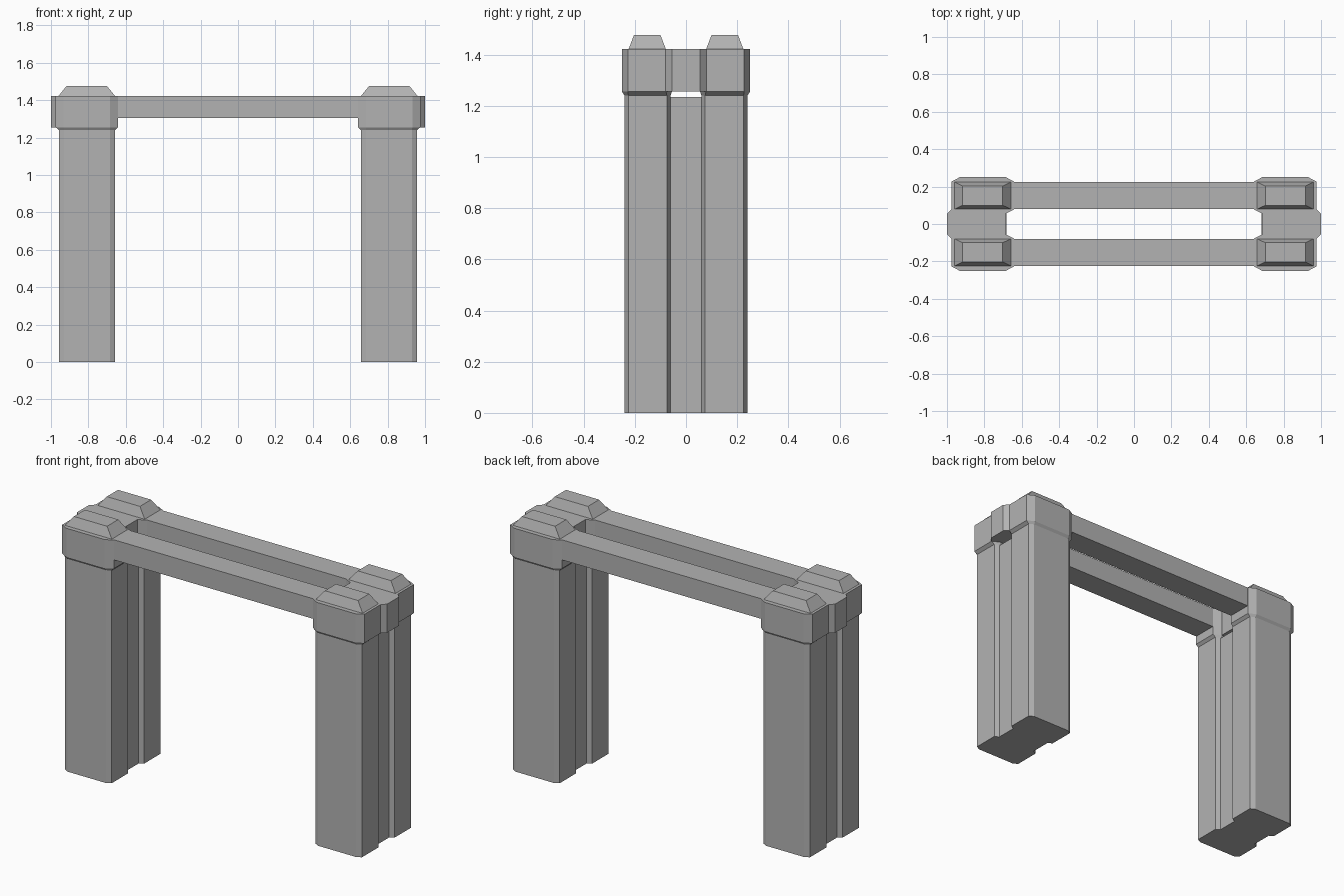
import bpy, bmesh

if "Cube" in bpy.data.objects:
    bpy.data.objects.remove(bpy.data.objects["Cube"])

# Dark grey stone
stone = bpy.data.materials.new("dark_stone")
stone.diffuse_color = (0.45, 0.45, 0.45, 1)
stone.use_nodes = True
stone.node_tree.nodes["Principled BSDF"].inputs["Base Color"].default_value = stone.diffuse_color


def octagon(x0, x1, y0, y1, cx, cy):
    """Rectangle plan with clipped corners (plain rectangle if cx is 0)."""
    if cx == 0:
        return [(x0, y0), (x1, y0), (x1, y1), (x0, y1)]
    return [(x0 + cx, y0), (x1 - cx, y0), (x1, y0 + cy), (x1, y1 - cy),
            (x1 - cx, y1), (x0 + cx, y1), (x0, y1 - cy), (x0, y0 + cy)]


def loft(name, levels, sx=1, sy=1):
    """Stack of (z, plan) levels joined into a closed solid, optionally mirrored."""
    bm = bmesh.new()
    rings = [[bm.verts.new((x * sx, y * sy, z)) for x, y in plan] for z, plan in levels]
    n = len(rings[0])
    for a, b in zip(rings, rings[1:]):
        for i in range(n):
            j = (i + 1) % n
            bm.faces.new((a[i], a[j], b[j], b[i]))
    bm.faces.new(rings[0][::-1])
    bm.faces.new(rings[-1])
    bmesh.ops.recalc_face_normals(bm, faces=bm.faces)
    mesh = bpy.data.meshes.new(name)
    bm.to_mesh(mesh)
    bm.free()
    mesh.materials.append(stone)
    obj = bpy.data.objects.new(name, mesh)
    bpy.context.collection.objects.link(obj)
    return obj


# Plans for the right-hand (+x), rear (+y) quarter
post = octagon(0.657, 0.957, 0.06, 0.24, 0.027, 0.015)
cap = octagon(0.642, 0.975, 0.055, 0.25, 0.043, 0.023)
crown_base = octagon(0.657, 0.96, 0.079, 0.224, 0, 0)
crown_top = octagon(0.702, 0.916, 0.10, 0.203, 0, 0)
web = octagon(0.682, 0.932, -0.06, 0.06, 0, 0)
cross_bar = octagon(0.687, 1.0, -0.08, 0.08, 0.025, 0.026)
beam = octagon(-0.642, 0.642, 0.079, 0.224, 0, 0)

CAP_BOTTOM, CAP_TOP = 1.255, 1.422

for sx, side in ((-1, "left"), (1, "right")):
    # Paired posts with collar and bevelled crown
    for sy, end in ((-1, "front"), (1, "back")):
        tag = f"{side}_{end}"
        loft(f"post_{tag}", [(0, post), (1.24, post)], sx, sy)
        loft(f"cap_{tag}", [(1.24, post), (CAP_BOTTOM, cap), (CAP_TOP, cap)], sx, sy)
        loft(f"crown_{tag}", [(CAP_TOP, crown_base), (1.477, crown_top)], sx, sy)
    # Recessed web between the posts and short bar between the caps
    loft(f"leg_web_{side}", [(0, web), (1.235, web)], sx)
    loft(f"cross_bar_{side}", [(CAP_BOTTOM, cross_bar), (CAP_TOP, cross_bar)], sx)

# Long beams joining the two legs
for sy, end in ((-1, "front"), (1, "back")):
    loft(f"beam_{end}", [(1.305, beam), (CAP_TOP, beam)], 1, sy)
